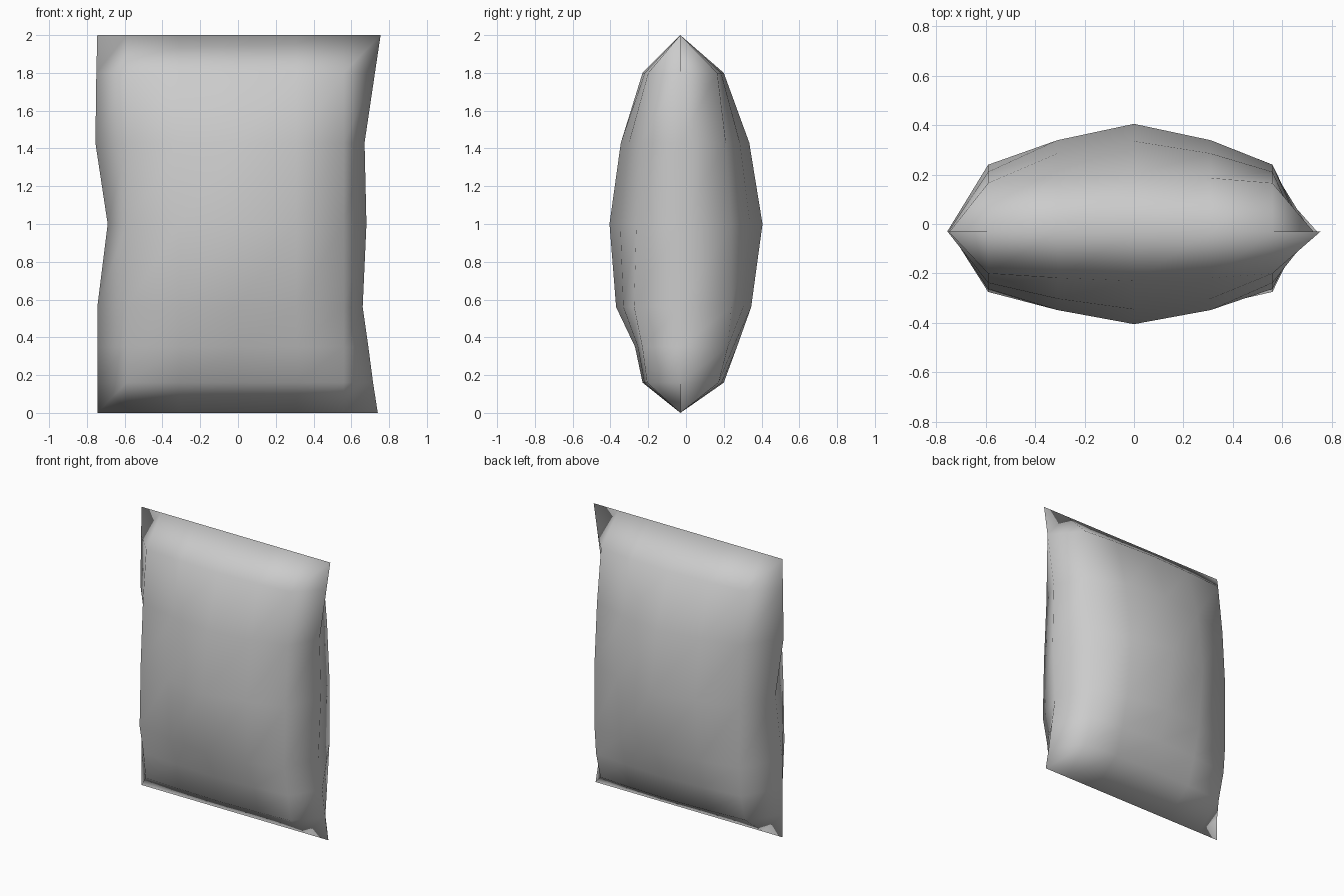
import bpy
import bmesh

cube = bpy.data.objects.get("Cube")
if cube:
    bpy.data.objects.remove(cube, do_unlink=True)

# One plain material for the whole pouch
COLOUR = (0.6, 0.6, 0.6, 1.0)
grey = bpy.data.materials.new("light grey")
grey.use_nodes = True
grey.diffuse_color = COLOUR
grey.node_tree.nodes["Principled BSDF"].inputs["Base Color"].default_value = COLOUR

SEAM_Y = -0.03

# Each row: height, right seam x, left seam x, front depth, back depth, squareness of the ends
ROWS = [
    (0.00, -0.745, 0.74, 0.00, 0.00, 1.0),
    (0.16, -0.745, 0.715, 0.20, 0.23, 0.88),
    (0.35, -0.745, 0.69, 0.24, 0.30, 0.84),
    (0.56, -0.745, 0.66, 0.34, 0.375, 0.72),
    (1.00, -0.69, 0.68, 0.375, 0.435, 0.62),
    (1.43, -0.755, 0.67, 0.315, 0.365, 0.66),
    (1.80, -0.75, 0.725, 0.20, 0.23, 0.85),
    (2.00, -0.745, 0.755, 0.00, 0.00, 1.0),
]
# Columns between the side seams, and how far each sits from the middle
COLUMNS = [(-0.59, 1.0), (-0.31, 0.4), (0.0, 0.0), (0.31, 0.4), (0.56, 1.0)]


def ring(bm, z, x_min, x_max, front, back, square):
    """One closed loop of the pouch: seam, front face, seam, back face."""
    def face_points(depth):
        return [(x, SEAM_Y + depth * (1 - (1 - square) * t), z) for x, t in COLUMNS]
    points = [(x_min, SEAM_Y, z)] + face_points(-front)
    points += [(x_max, SEAM_Y, z)] + face_points(back)[::-1]
    return [bm.verts.new(p) for p in points]


# Pouch body lofted through the rows, then pinched shut at the end seams
bm = bmesh.new()
rings = [ring(bm, *row) for row in ROWS]
for low, high in zip(rings, rings[1:]):
    for i in range(len(low)):
        j = (i + 1) % len(low)
        bm.faces.new((low[i], low[j], high[j], high[i]))
bmesh.ops.remove_doubles(bm, verts=bm.verts[:], dist=0.0005)
bmesh.ops.recalc_face_normals(bm, faces=bm.faces[:])
for face in bm.faces:
    face.smooth = True

mesh = bpy.data.meshes.new("pillow_pouch")
bm.to_mesh(mesh)
bm.free()
mesh.materials.append(grey)
pouch = bpy.data.objects.new("pillow_pouch", mesh)
bpy.context.collection.objects.link(pouch)
